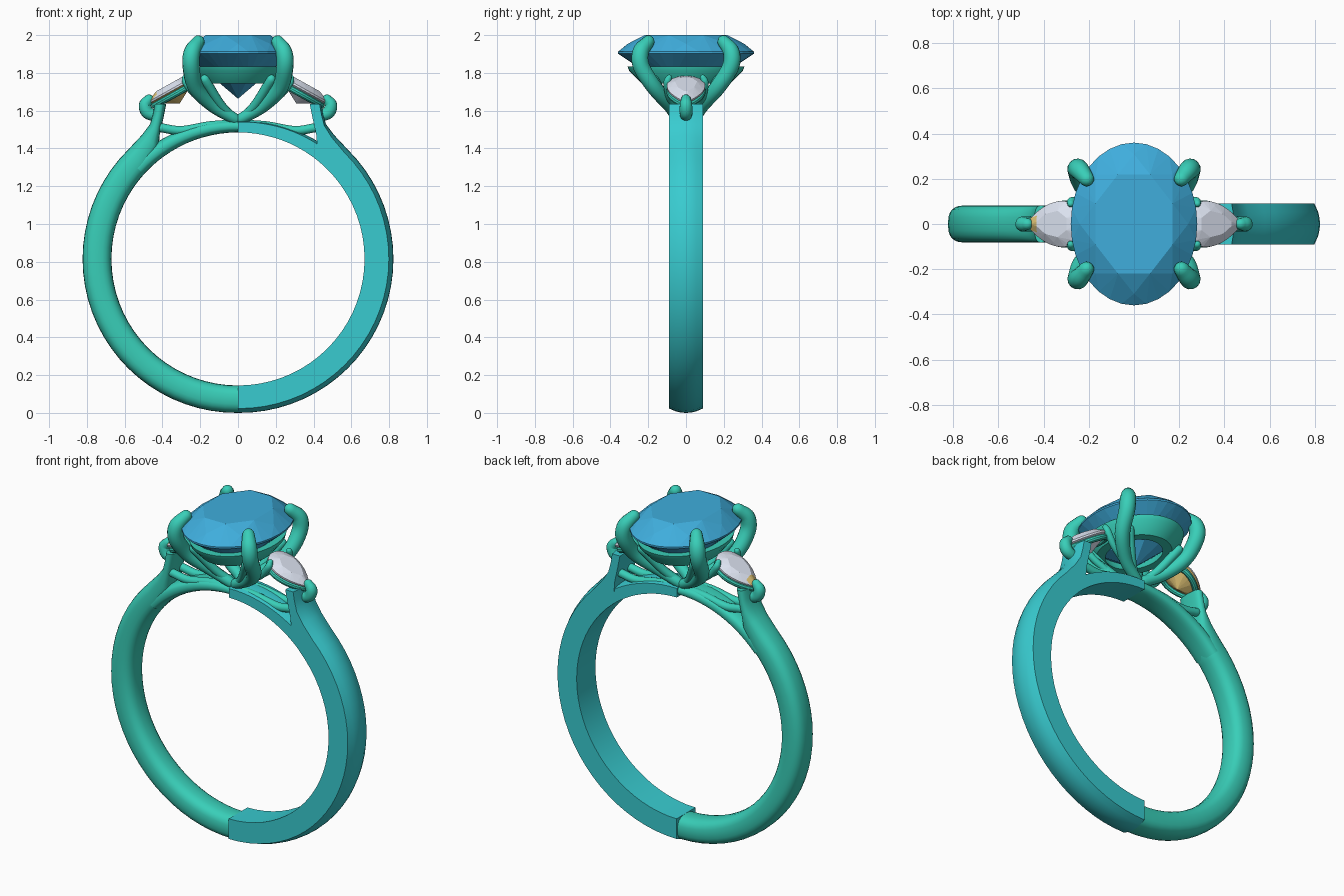
import bpy, bmesh
from math import sin, cos, pi, radians
from mathutils import Vector, Matrix

if "Cube" in bpy.data.objects:
    bpy.data.objects.remove(bpy.data.objects["Cube"])

CZ, RI = 0.815, 0.67          # finger hole centre height and radius


def mat(name, rgb):
    m = bpy.data.materials.new(name)
    m.diffuse_color = (*rgb, 1)
    m.use_nodes = True
    m.node_tree.nodes["Principled BSDF"].inputs["Base Color"].default_value = m.diffuse_color
    return m


GREEN = mat("green_metal", (0.04, 0.62, 0.48))
TEAL = mat("teal_metal", (0.04, 0.60, 0.63))
BLUE = mat("blue_gem", (0.05, 0.42, 0.72))
PALE = mat("pale_gem", (0.72, 0.77, 0.88))
GOLD = mat("gold", (0.75, 0.55, 0.18))


def finish(bm, name, mats, smooth=True):
    bmesh.ops.recalc_face_normals(bm, faces=bm.faces)
    me = bpy.data.meshes.new(name)
    bm.to_mesh(me)
    bm.free()
    ob = bpy.data.objects.new(name, me)
    bpy.context.collection.objects.link(ob)
    for m in mats:
        me.materials.append(m)
    if smooth:
        bpy.ops.object.select_all(action='DESELECT')
        ob.select_set(True)
        bpy.context.view_layer.objects.active = ob
        bpy.ops.object.shade_smooth_by_angle(angle=radians(35))
    return ob


def loft(name, rings, mats, closed=False):
    """Skin a list of equal-length point rings."""
    bm = bmesh.new()
    vs = [[bm.verts.new(p) for p in r] for r in rings]
    n = len(vs[0])
    for i in range(len(vs) if closed else len(vs) - 1):
        a, b = vs[i], vs[(i + 1) % len(vs)]
        for j in range(n):
            k = (j + 1) % n
            bm.faces.new((a[j], a[k], b[k], b[j]))
    if not closed:
        bm.faces.new(vs[0])
        bm.faces.new(vs[-1])
    return finish(bm, name, mats)


def spline(pts, steps=6):
    """Smooth Catmull-Rom path through points (x, y, z, radius)."""
    p = [Vector(q) for q in pts]
    p = [2 * p[0] - p[1]] + p + [2 * p[-1] - p[-2]]
    out = []
    for i in range(1, len(p) - 2):
        a, b, c, d = p[i - 1:i + 3]
        for s in range(steps):
            t = s / steps
            out.append(0.5 * (2 * b + (c - a) * t + (2 * a - 5 * b + 4 * c - d) * t * t
                              + (3 * b - a - 3 * c + d) * t ** 3))
    return out + [p[-2]]


def tube(name, pts, closed=False, n=14):
    """Round wire with domed ends."""
    path = [Vector(q) for q in pts] if closed else spline(pts)
    pos = [q.xyz for q in path]
    rad = [q[3] for q in path]
    m = len(pos)
    tan = [(pos[(i + 1) % m] - pos[i - 1]) if closed else
           (pos[min(i + 1, m - 1)] - pos[max(i - 1, 0)]) for i in range(m)]
    tan = [t.normalized() for t in tan]
    if not closed:
        for end, sgn in ((0, -1), (-1, 1)):
            o, t, r = pos[end].copy(), tan[end], rad[end]
            for a in (30, 60, 85):
                new = (o + t * sgn * r * sin(radians(a)), t, r * cos(radians(a)))
                for lst, v in zip((pos, tan, rad), new):
                    lst.insert(0, v) if end == 0 else lst.append(v)
    nrm = tan[0].orthogonal().normalized()
    rings = []
    for c, t, r in zip(pos, tan, rad):
        nrm = (nrm - t * nrm.dot(t)).normalized()
        bi = t.cross(nrm)
        rings.append([c + r * (nrm * cos(2 * pi * j / n) + bi * sin(2 * pi * j / n)) for j in range(n)])
    return loft(name, rings, [GREEN], closed)


def polar(r, deg):
    return Vector((r * cos(radians(deg)), 0, CZ + r * sin(radians(deg))))


# Cross-sections: (across width -1..1, inner-to-outer 0..1)
FLAT = [(-1, 0), (1, 0), (1, 0.84)] + [(x, 1 - 0.16 * x * x) for x in (0.6, 0.3, 0, -0.3, -0.6)] + [(-1, 0.84)]


def power(v):
    return abs(v) ** 0.75 * (1 if v > 0 else -1)


ROUND = [(power(cos(2 * pi * j / 24)), 0.5 + 0.5 * power(sin(2 * pi * j / 24))) for j in range(24)]


def sweep(name, pairs, section, width, side, m):
    rings = []
    for a, b in pairs:
        ring = [a.lerp(b, v) + Vector((0, u * width, 0)) for u, v in section]
        rings.append([(p.x * side, p.y, p.z) for p in ring])
    loft(name, rings, [m])


# Shank halves: round on the left, flat-sided on the right
shank = [(polar(RI, a), polar(0.815 + 0.008 * max(0, cos(radians(a))), a)) for a in range(-90, 46, 5)]
for ix, iz, ox, oz in ((0.42, 1.40, 0.51, 1.47), (0.415, 1.47, 0.465, 1.53),
                       (0.395, 1.56, 0.45, 1.585), (0.38, 1.635, 0.442, 1.635)):
    shank.append((Vector((ix, 0, iz)), Vector((ox, 0, oz))))
bridge = [(polar(RI, a), polar(0.735 + 0.02 * (90 - a) / 40, a)) for a in range(42, 91, 4)]
for side, word, sec, w, m in ((-1, "left", ROUND, 0.082, GREEN), (1, "right", FLAT, 0.09, TEAL)):
    sweep(word + "_shank", shank, sec, w, side, m)
    sweep(word + "_bridge", bridge, sec, w - 0.002, side, m)


def gem(name, outline, crown, depth, table, mats, matrix, smooth_gold=False):
    """Brilliant-cut stone as the hull of its facet rings; girdle at local z = 0."""
    bm = bmesh.new()
    for n, off, s, z in ((8, 0.5, table, crown), (8, 0, table * 0.45 + 0.56, crown * 0.5),
                         (32, 0, 1, 0.004), (32, 0, 1, -0.006), (8, 0.5, 0.5, -depth * 0.55)):
        for i in range(n):
            x, y = outline(2 * pi * (i + off) / n)
            bm.verts.new((x * s, y * s, z))
    bm.verts.new((0, 0, -depth))
    res = bmesh.ops.convex_hull(bm, input=bm.verts)
    bmesh.ops.delete(bm, geom=[v for v in bm.verts if not v.link_faces], context='VERTS')
    bmesh.ops.dissolve_limit(bm, angle_limit=radians(1), verts=bm.verts, edges=bm.edges)
    if len(mats) > 1:        # warm under-facets
        for f in bm.faces:
            c = f.calc_center_median()
            f.material_index = int(c.z < -0.008 or (c.z > 0.006 and c.x > 0.065 and abs(c.y) < 0.03))
    bm.transform(matrix)
    finish(bm, name, mats, False)


# Centre stone
gem("centre_stone", lambda t: (0.28 * cos(t), 0.36 * sin(t)), 0.092, 0.245, 0.66, [BLUE],
    Matrix.Translation((0, 0, 1.908)))

# Tapered oval seat under the centre stone
prof = ((0.245, 0.31, 1.835), (0.24, 0.30, 1.81), (0.19, 0.235, 1.745), (0.14, 0.18, 1.745), (0.19, 0.25, 1.835))
loft("stone_seat", [[(a * cos(t), b * sin(t), z) for a, b, z in prof]
                    for t in [2 * pi * i / 48 for i in range(48)]], [GREEN], True)

# Claws and inner struts of the basket
for sx in (-1, 1):
    for sy in (-1, 1):
        def arm(name, pts):
            tube(name, [(x * sx, y * sy, z, r) for x, y, z, r in pts])
        arm("claw", [(0.015, 0.045, 1.555, 0.03), (0.13, 0.085, 1.625, 0.036), (0.222, 0.165, 1.72, 0.042),
                     (0.248, 0.235, 1.83, 0.045), (0.243, 0.24, 1.91, 0.044), (0.21, 0.2, 1.965, 0.034)])
        arm("basket_strut", [(0.01, 0.03, 1.55, 0.022), (0.09, 0.09, 1.63, 0.024), (0.175, 0.17, 1.765, 0.026)])
        # Rail over the bridge and small claw for the side stone
        arm("gallery_rail", [(0.41, 0.045, 1.51, 0.024), (0.3, 0.045, 1.495, 0.024),
                             (0.15, 0.045, 1.52, 0.024), (0.0, 0.04, 1.53, 0.024)])
        arm("side_claw", [(0.13, 0.07, 1.62, 0.02), (0.22, 0.09, 1.68, 0.02), (0.272, 0.1, 1.745, 0.02),
                          (0.28, 0.09, 1.775, 0.016)])


# Pear side stones with their rail and tip claw
def pear(t):
    return 0.142 * cos(t), 0.124 * sin(t) * abs(sin(t / 2)) ** 0.7


for sx, word in ((-1, "left"), (1, "right")):
    place = (Matrix.Diagonal((sx, 1, 1, 1)) @ Matrix.Translation((0.35, 0, 1.712))
             @ Matrix.Rotation(radians(29), 4, 'Y'))
    gem(word + "_side_stone", pear, 0.032, 0.085, 0.58, [PALE, GOLD] if sx < 0 else [PALE], place)
    rail = []
    for i in range(40):
        x, y = pear(2 * pi * (i + 0.5) / 40)
        rail.append((*(place @ Vector((x * 0.86, y * 0.86, -0.03))), 0.017))
    tube(word + "_pear_rail", rail, True, 10)
    tube(word + "_tip_claw", [(x * sx, 0, z, r) for x, z, r in
                              ((0.43, 1.57, 0.03), (0.478, 1.59, 0.034), (0.492, 1.63, 0.033), (0.472, 1.66, 0.026))])
